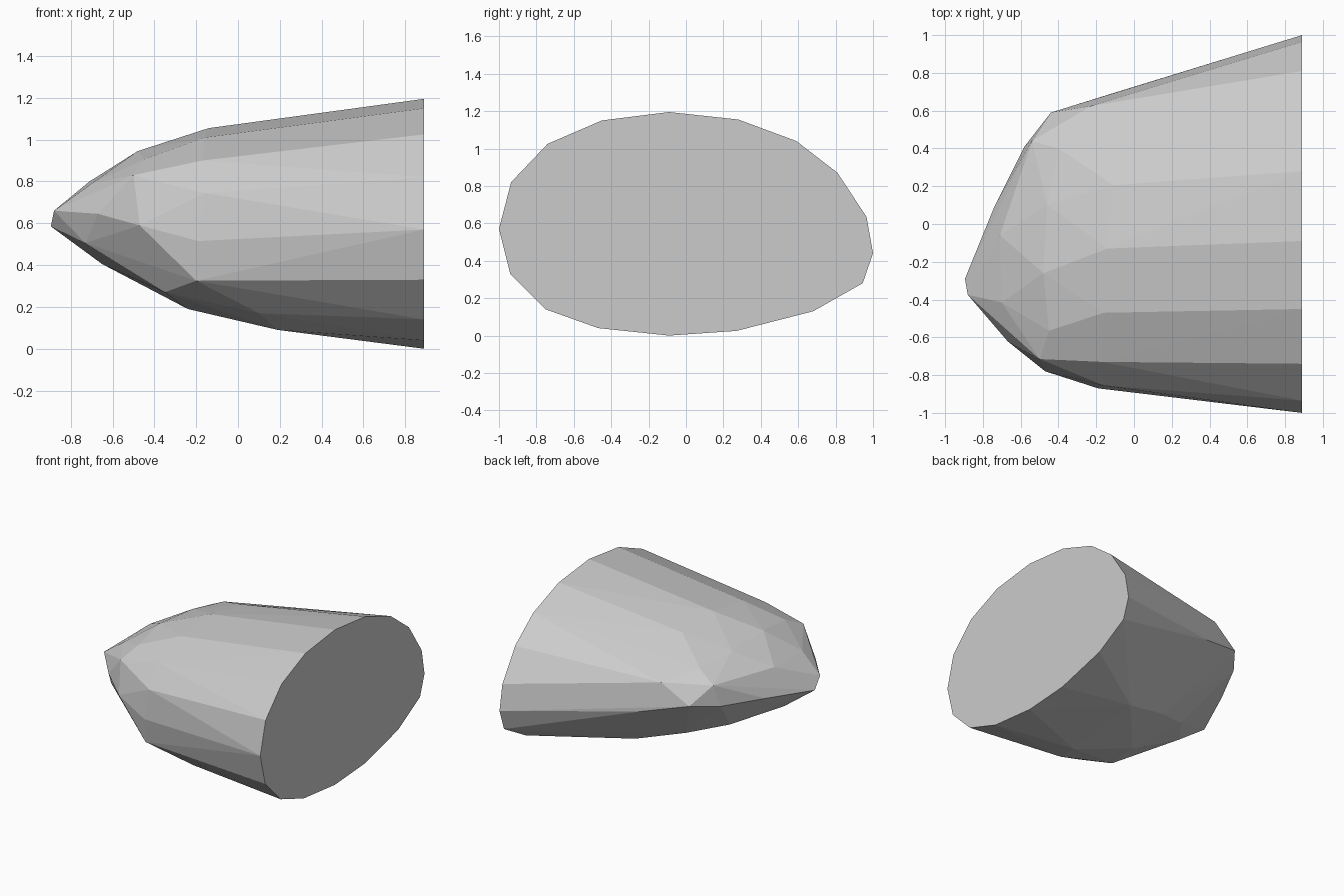
import bpy
import bmesh

cube = bpy.data.objects.get("Cube")
if cube:
    bpy.data.objects.remove(cube, do_unlink=True)

# Flat end: outline as (y, z) at a fixed x
END_X = 0.89
end_outline = [
    (-.09, 1.195), (.28, 1.155), (.59, 1.04), (.81, .87), (.965, .635),
    (1, .44), (.945, .28), (.68, .13), (.27, .025), (-.09, 0),
    (-.47, .04), (-.75, .14), (-.94, .33), (-1, .57), (-.935, .82),
    (-.74, 1.025), (-.45, 1.15),
]

# Body corners where the sides begin to taper
shoulder = [
    (-.14, -.13, 1.055), (-.11, .205, 1.01), (-.16, -.47, 1.01),
    (-.17, -.73, .9), (-.16, -.855, .745), (-.19, -.87, .515),
    (-.2, -.84, .325), (.1, -.69, .17), (.19, -.44, .09),
    (.25, .26, .115), (-.1, .696, .585), (-.226, .625, .815),
]

# Corners of the steeper front taper
taper = [
    (-.48, -.26, .945), (-.46, .1, .92), (-.45, -.565, .905),
    (-.5, -.715, .83), (-.47, -.78, .59), (-.35, -.66, .27),
    (-.24, -.3, .19), (-.12, .17, .225), (-.4, .036, .313),
    (-.4, .4, .88), (-.54, .44, .805), (-.44, .59, .674), (-.58, .41, .643),
]

# Corners closing the blunt nose
nose = [
    (-.7, -.415, .79), (-.71, -.06, .8), (-.67, -.62, .645),
    (-.73, -.5, .505), (-.65, -.27, .405), (-.74, .09, .625),
    (-.88, -.375, .66), (-.895, -.29, .585),
]

# Wrap the corners in one faceted convex shell
bm = bmesh.new()
for point in [(END_X, y, z) for y, z in end_outline] + shoulder + taper + nose:
    bm.verts.new(point)
hull = bmesh.ops.convex_hull(bm, input=bm.verts)
spare = {v for v in hull["geom_interior"] + hull["geom_unused"]
         if isinstance(v, bmesh.types.BMVert)}
bmesh.ops.delete(bm, geom=list(spare), context='VERTS')
bmesh.ops.dissolve_limit(bm, angle_limit=0.01, verts=bm.verts, edges=bm.edges)
bmesh.ops.recalc_face_normals(bm, faces=bm.faces)

mesh = bpy.data.meshes.new("faceted_nose_body")
bm.to_mesh(mesh)
bm.free()
body = bpy.data.objects.new("faceted_nose_body", mesh)
bpy.context.collection.objects.link(body)

# Single plain grey
grey = bpy.data.materials.new("light_grey")
grey.use_nodes = True
grey.diffuse_color = (0.6, 0.6, 0.6, 1)
grey.node_tree.nodes["Principled BSDF"].inputs["Base Color"].default_value = (0.6, 0.6, 0.6, 1)
mesh.materials.append(grey)
